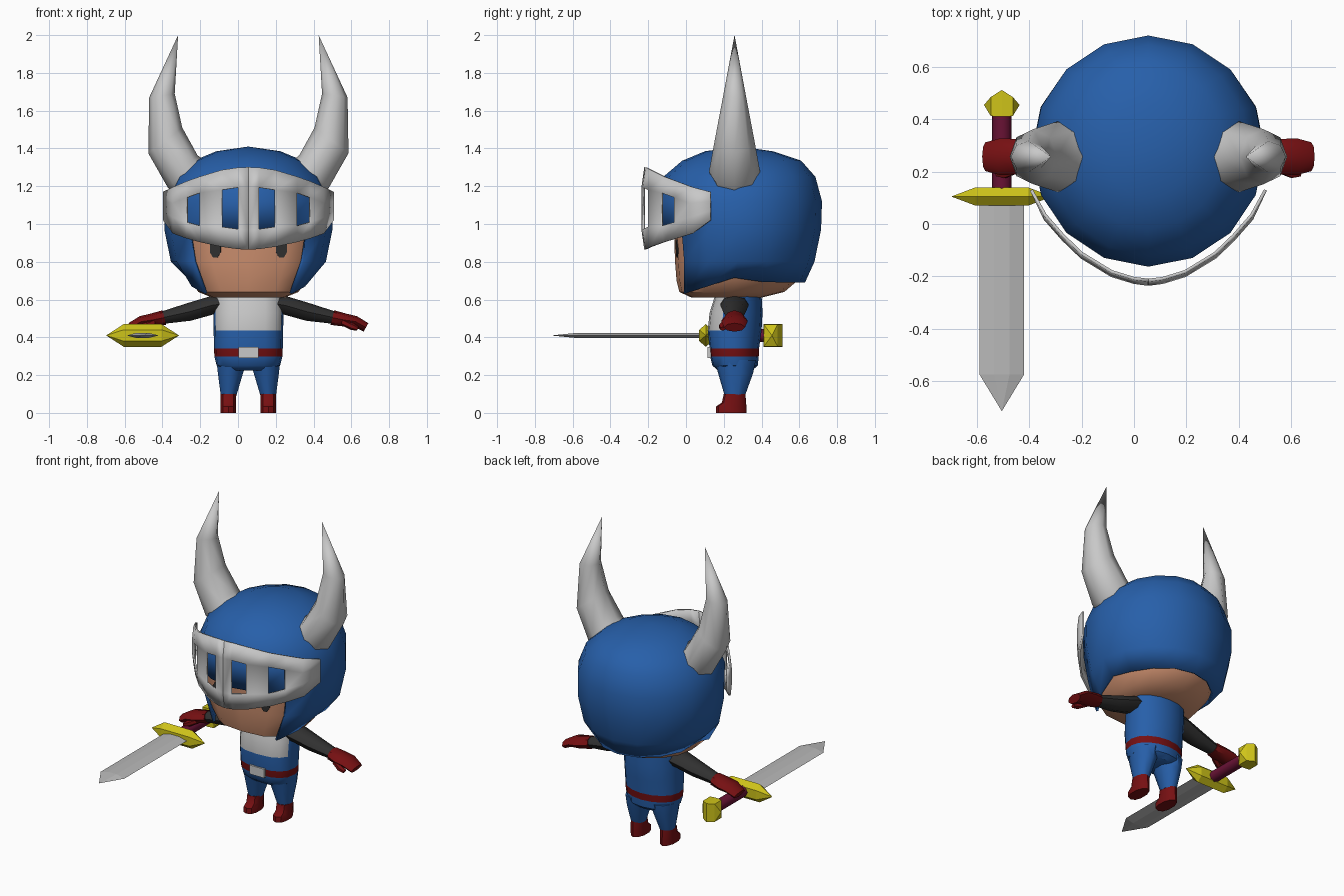
import bpy, bmesh, math
from mathutils import Vector
from mathutils.bvhtree import BVHTree

if "Cube" in bpy.data.objects:
    bpy.data.objects.remove(bpy.data.objects["Cube"])

CX = 0.055  # symmetry plane of the figure; all coordinates are local to it


def material(name, r, g, b):
    m = bpy.data.materials.new(name)
    m.diffuse_color = (r, g, b, 1)
    m.use_nodes = True
    m.node_tree.nodes["Principled BSDF"].inputs["Base Color"].default_value = m.diffuse_color
    return m


BLUE = material("blue", 0.02, 0.115, 0.40)
GREY = material("light grey", 0.58, 0.58, 0.58)
STEEL = material("blade grey", 0.48, 0.48, 0.48)
SKIN = material("skin", 0.62, 0.28, 0.16)
RED = material("dark red", 0.18, 0.005, 0.006)
DARK = material("charcoal", 0.03, 0.03, 0.03)
YELLOW = material("yellow", 0.62, 0.55, 0.01)
MAROON = material("maroon", 0.14, 0.006, 0.035)


def finish(name, bm, mats, angle=0, rule=None, mirror=False, thick=0, offset=-1):
    bmesh.ops.remove_doubles(bm, verts=bm.verts, dist=1e-4)
    bmesh.ops.recalc_face_normals(bm, faces=bm.faces)
    for f in bm.faces:
        if rule:
            f.material_index = rule(f.calc_center_median())
    me = bpy.data.meshes.new(name)
    bm.to_mesh(me)
    bm.free()
    for m in mats:
        me.materials.append(m)
    if angle:
        me.shade_smooth()
        me.set_sharp_from_angle(angle=math.radians(angle))
    ob = bpy.data.objects.new(name, me)
    ob.location.x = CX
    bpy.context.collection.objects.link(ob)
    if thick:
        s = ob.modifiers.new("thickness", 'SOLIDIFY')
        s.thickness, s.offset = thick, offset
    if mirror:
        ob.modifiers.new("mirror", 'MIRROR')
    return ob


def loft(name, rings, *mats, caps=True, skip=None, **kw):
    """Skin a row of equal-sized point rings; identical points merge to a tip."""
    bm = bmesh.new()
    rows = [[bm.verts.new(p) for p in r] for r in rings]
    n = len(rows[0])
    for i in range(len(rows) - 1):
        for j in range(n):
            if not (skip and skip(i, j)):
                k = (j + 1) % n
                bm.faces.new((rows[i][j], rows[i][k], rows[i + 1][k], rows[i + 1][j]))
    if caps:
        bm.faces.new(rows[0])
        bm.faces.new(rows[-1])
    return finish(name, bm, mats, **kw)


def level(z, hw, yf, yb, n=16, p=1.0, cx=0.0):
    """Horizontal ring starting at the front; p < 1 squares off the front half."""
    pts = []
    for j in range(n):
        t = math.tau * j / n
        s, c = math.sin(t), math.cos(t)
        if c > 0:
            s, c = math.copysign(abs(s) ** p, s), c ** p
        pts.append(Vector((cx + hw * s, (yf + yb) / 2 - (yb - yf) / 2 * c, z)))
    return pts


def oval(ax, az, bx, bz, ry, cy=0.257, n=8):
    """Ring with a and b as ends in the xz plane and half depth ry."""
    a, b = Vector((ax, cy, az)), Vector((bx, cy, bz))
    return [(a + b) / 2 + (a - b) / 2 * math.cos(math.tau * j / n)
            + Vector((0, ry * math.sin(math.tau * j / n), 0)) for j in range(n)]


# Helmet shell with dipped lower edge and face opening
rim = level(0.69, 0.325, -0.12, 0.63)
for v in rim:
    y = v.y
    v.z = 0.63 + 0.09 * max(0, y + 0.01) / 0.28 if y < 0.27 else max(0.69, 0.72 - 0.03 * (y - 0.27) / 0.15)
shell = [rim] + [level(*r) for r in (
    (0.80, 0.41, -0.128, 0.68), (0.97, 0.445, -0.15, 0.715), (1.12, 0.443, -0.163, 0.72),
    (1.25, 0.39, -0.12, 0.685), (1.335, 0.29, -0.02, 0.61), (1.385, 0.17, 0.10, 0.46),
    (1.41, 0, 0.28, 0.28))]
loft("helmet", shell, BLUE, caps=False, angle=40, thick=0.015,
     skip=lambda i, j: i < 2 and j in (0, 1, 14, 15))

# Head inside the helmet
head = loft("head", [level(*r, p=0.65) for r in (
    (0.61, 0.19, 0.03, 0.40), (0.64, 0.265, -0.035, 0.52), (0.70, 0.305, -0.05, 0.59),
    (0.80, 0.36, -0.058, 0.63), (1.0, 0.385, -0.065, 0.64))], SKIN, angle=40)

# Eyes: thin plates projected on the face
tree = BVHTree.FromPolygons([v.co for v in head.data.vertices],
                            [p.vertices for p in head.data.polygons])
bm = bmesh.new()
pts = []
for j in range(8):
    t = math.tau * (j + 0.5) / 8
    x, z = 0.175 + 0.031 * math.cos(t), 0.87 + 0.052 * math.sin(t)
    hit = tree.ray_cast(Vector((x, -1, z)), Vector((0, 1, 0)))[0]
    pts.append(bm.verts.new((x, hit.y - 0.004, z)))
bm.faces.new(pts)
finish("eyes", bm, [DARK], mirror=True, thick=0.006, offset=0)

# Visor: curved band with open slots; columns are (x, y, bottom, top)
cols = [(0, -0.215, 0.865, 1.30), (0.055, -0.208, 0.868, 1.298), (0.14, -0.182, 0.88, 1.285),
        (0.255, -0.112, 0.905, 1.25), (0.325, -0.045, 0.925, 1.225),
        (0.395, 0.035, 0.95, 1.195), (0.447, 0.13, 1.02, 1.17)]
bm = bmesh.new()
grid = []
for x, y, lo, hi in cols:
    inset = 0.105 if x < 0.2 else 0.085
    bulge = 0.015 if x < 0.4 else 0
    zs = (lo, lo + inset, hi - inset, hi) if x < 0.4 else (lo, lo + 0.05, hi - 0.05, hi)
    grid.append([bm.verts.new((x, y - (bulge if k in (1, 2) else 0), z)) for k, z in enumerate(zs)])
for c in range(len(cols) - 1):
    for k in range(3):
        if not (k == 1 and c in (1, 3)):
            bm.faces.new((grid[c][k], grid[c + 1][k], grid[c + 1][k + 1], grid[c][k + 1]))
finish("visor", bm, [GREY], angle=25, mirror=True, thick=0.012, offset=0)

# Horns
loft("horns", [oval(*r) for r in (
    (0.40, 1.165, 0.235, 1.335, 0.125), (0.425, 1.19, 0.27, 1.365, 0.135),
    (0.53, 1.375, 0.35, 1.51, 0.105), (0.525, 1.67, 0.39, 1.69, 0.06),
    (0.372, 2.0, 0.372, 2.0, 0))], GREY, angle=50, mirror=True)


# Torso with chest plate and belt coloured by height and direction
def torso_rule(c):
    if 0.30 < c.z < 0.34:
        return 2
    return 1 if c.z > 0.435 and c.y < 0.215 else 0


loft("torso", [level(*r, p=0.75) for r in (
    (0.225, 0.13, 0.17, 0.35), (0.25, 0.168, 0.14, 0.38), (0.298, 0.18, 0.128, 0.385),
    (0.342, 0.182, 0.125, 0.387), (0.435, 0.184, 0.115, 0.40), (0.53, 0.186, 0.125, 0.405),
    (0.625, 0.185, 0.155, 0.40))], BLUE, GREY, RED, angle=40, rule=torso_rule)

# Belt buckle
bm = bmesh.new()
bmesh.ops.create_cube(bm, size=1)
for v in bm.verts:
    v.co = Vector((v.co.x * 0.105, 0.125 + v.co.y * 0.02, 0.32 + v.co.z * 0.058))
finish("buckle", bm, [GREY])

# Legs and boots
loft("legs", [level(z, hw, yf, yb, 10, 1, cx) for z, cx, hw, yf, yb in (
    (0.28, 0.088, 0.085, 0.15, 0.37), (0.21, 0.095, 0.07, 0.17, 0.355),
    (0.09, 0.105, 0.043, 0.205, 0.312))], BLUE, angle=45, mirror=True)
loft("boots", [level(z, 0.043, yf, yb, 10, 0.8, 0.106) for z, yf, yb in (
    (0.10, 0.20, 0.315), (0.055, 0.19, 0.318), (0.035, 0.16, 0.32), (0, 0.158, 0.32))],
    RED, angle=45, mirror=True)

# Arms, hands and thumbs
loft("arms", [oval(*r) for r in (
    (0.14, 0.625, 0.14, 0.53, 0.075), (0.20, 0.618, 0.19, 0.52, 0.075),
    (0.32, 0.582, 0.305, 0.488, 0.06), (0.46, 0.537, 0.445, 0.472, 0.042))],
    DARK, angle=45, mirror=True)
loft("hands", [oval(*r) for r in (
    (0.455, 0.543, 0.435, 0.466, 0.05), (0.52, 0.525, 0.50, 0.458, 0.068),
    (0.575, 0.512, 0.56, 0.455, 0.07), (0.635, 0.475, 0.61, 0.43, 0.055))],
    RED, angle=40, mirror=True)
loft("thumbs", [oval(*r, n=6) for r in (
    (0.50, 0.50, 0.49, 0.465, 0.022, 0.215), (0.555, 0.475, 0.54, 0.44, 0.022, 0.195),
    (0.585, 0.455, 0.575, 0.435, 0.015, 0.195))], RED, angle=40, mirror=True)

# Sword lying along y
SX, SZ = -0.56, 0.41


def blade_ring(y, w, h):
    return [Vector((SX + w * a, y, SZ + h * b)) for a, b in
            ((1, 0), (0.35, 1), (-0.35, 1), (-1, 0), (-0.35, -1), (0.35, -1))]


loft("sword_blade", [blade_ring(0.10, 0.085, 0.014), blade_ring(-0.575, 0.085, 0.014),
                     blade_ring(-0.715, 0, 0)], STEEL)


def cross(dx, y0, y1, h, profile):
    return [Vector((SX + dx, (y0 + y1) / 2 + a * (y1 - y0) / 2, SZ + b * h)) for a, b in profile]


HEX = ((0, 1), (1, 0.5), (1, -0.5), (0, -1), (-1, -0.5), (-1, 0.5))
BOX = ((1, 1), (1, -1), (-1, -1), (-1, 1))
loft("sword_guard", [cross(d, *r, HEX) for d, r in (
    (-0.193, (0.105, 0.105, 0)), (-0.10, (0.07, 0.14, 0.06)),
    (0.10, (0.07, 0.14, 0.06)), (0.193, (0.105, 0.105, 0)))], YELLOW)
loft("sword_grip", [[Vector((SX + 0.037 * math.cos(math.tau * j / 8), y,
                             SZ + 0.034 * math.sin(math.tau * j / 8))) for j in range(8)]
                    for y in (0.13, 0.42)], MAROON, angle=50)
loft("sword_pommel", [cross(d, *r, BOX) for d, r in (
    (-0.068, (0.455, 0.455, 0)), (-0.042, (0.412, 0.485, 0.058)), (0, (0.41, 0.512, 0.06)),
    (0.042, (0.412, 0.485, 0.058)), (0.068, (0.455, 0.455, 0)))], YELLOW)
